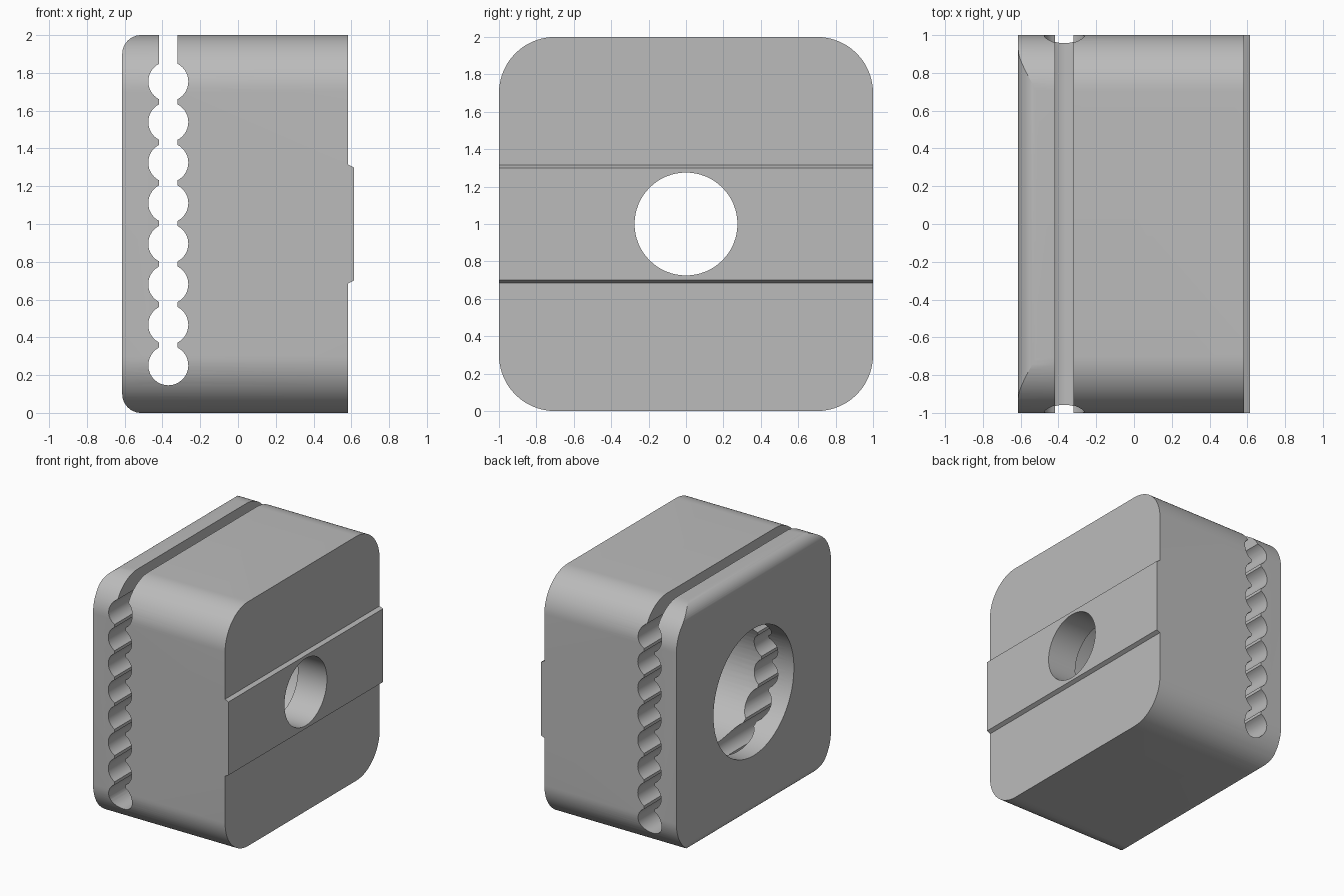
import bpy, bmesh
from math import cos, sin, pi, acos
from mathutils import Vector

if "Cube" in bpy.data.objects:
    bpy.data.objects.remove(bpy.data.objects["Cube"], do_unlink=True)

grey = bpy.data.materials.new("plain_grey")
grey.use_nodes = True
COLOUR = (0.5, 0.5, 0.5, 1)
grey.diffuse_color = COLOUR
grey.node_tree.nodes["Principled BSDF"].inputs["Base Color"].default_value = COLOUR


def arc(cu, cv, r, start, end, steps):
    """Points on an arc, angles in radians."""
    return [(cu + r * cos(start + (end - start) * i / steps),
             cv + r * sin(start + (end - start) * i / steps)) for i in range(steps + 1)]


def prism(name, outline, axis, low, high):
    """Extrude an outline: (y, z) points along x, or (x, z) points along y."""
    place = (lambda u, v: (low, u, v)) if axis == "x" else (lambda u, v: (u, low, v))
    step = Vector((high - low, 0, 0)) if axis == "x" else Vector((0, high - low, 0))
    bm = bmesh.new()
    face = bm.faces.new([bm.verts.new(place(u, v)) for u, v in outline])
    grown = bmesh.ops.extrude_face_region(bm, geom=[face])["geom"]
    bmesh.ops.translate(bm, vec=step, verts=[g for g in grown if isinstance(g, bmesh.types.BMVert)])
    bmesh.ops.recalc_face_normals(bm, faces=bm.faces)
    mesh = bpy.data.meshes.new(name)
    bm.to_mesh(mesh)
    bm.free()
    mesh.materials.append(grey)
    obj = bpy.data.objects.new(name, mesh)
    bpy.context.collection.objects.link(obj)
    return obj


def combine(target, tool, operation):
    """Apply a boolean and remove the tool."""
    mod = target.modifiers.new(tool.name, "BOOLEAN")
    mod.operation, mod.object, mod.solver = operation, tool, "EXACT"
    bpy.context.view_layer.objects.active = target
    bpy.ops.object.modifier_apply(modifier=mod.name)
    bpy.data.objects.remove(tool, do_unlink=True)


BACK, FACE, RIB = -0.613, 0.583, 0.613

# Block with four rounded corners
corners = []
for i, (y, z) in enumerate([(0.7, 1.7), (-0.7, 1.7), (-0.7, 0.3), (0.7, 0.3)]):
    corners += arc(y, z, 0.3, i * pi / 2, (i + 1) * pi / 2, 20)
body = prism("clamp_block", corners, "x", BACK, RIB)

# Side profile: raised rib on one face, rounded edges on the other
side = [(FACE, 0), (FACE, 0.685), (RIB, 0.7), (RIB, 1.3), (FACE, 1.315), (FACE, 2)]
side += arc(BACK + 0.1, 1.9, 0.1, pi / 2, pi, 12)
side += arc(BACK + 0.1, 0.1, 0.1, pi, 1.5 * pi, 12)
combine(body, prism("side_profile", side, "y", -1.1, 1.1), "INTERSECT")

# Bolt hole and wide bore
combine(body, prism("bolt_hole", arc(0, 1, 0.275, 0, 2 * pi, 64)[:-1], "x", 0, 1), "DIFFERENCE")
combine(body, prism("wide_bore", arc(0, 1, 0.52, 0, 2 * pi, 80)[:-1], "x", -1, 0.35), "DIFFERENCE")

# Scalloped slot, open at the top
MID, HALF, R = -0.369, 0.048, 0.106
neck = acos(HALF / R)
edge = []
for i in range(8):
    edge += arc(0, 0.252 + i * 0.2146, R, -pi / 2 if i == 0 else -neck, neck, 14)
edge.append((HALF, 2.2))
slot = [(MID + u, v) for u, v in edge] + [(MID - u, v) for u, v in reversed(edge[1:])]
combine(body, prism("scalloped_slot", slot, "y", -1.2, 1.2), "DIFFERENCE")

# Smooth curves, keep sharp edges
bpy.ops.object.select_all(action="DESELECT")
body.select_set(True)
bpy.context.view_layer.objects.active = body
bpy.ops.object.shade_smooth_by_angle(angle=0.35)
